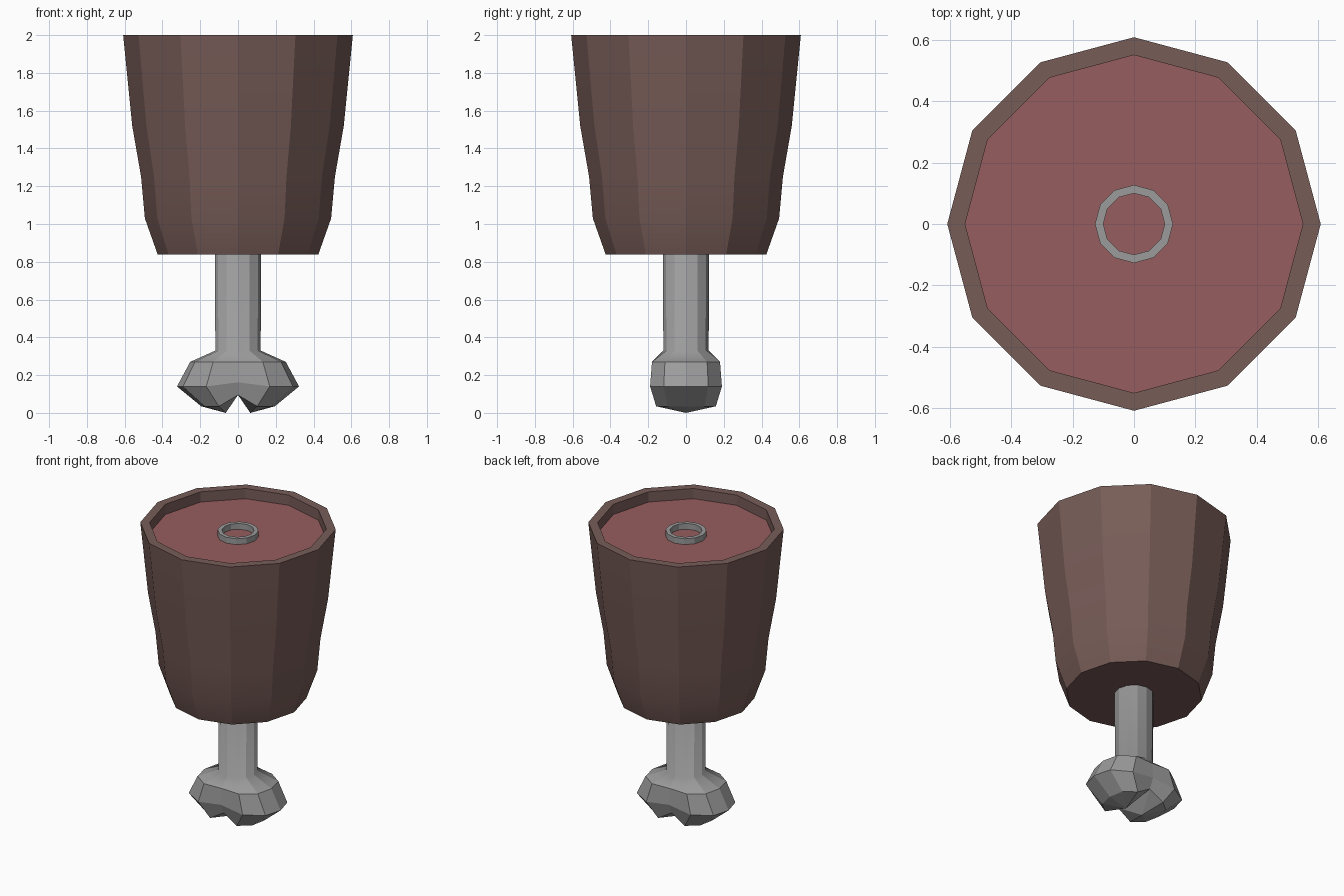
import bpy
import bmesh
from math import cos, sin, pi

if "Cube" in bpy.data.objects:
    bpy.data.objects.remove(bpy.data.objects["Cube"])

SIDES = 12
# Quarter of the knuckle's boxy outline, as fractions of its half width and depth
BOXY = [(1, 0), (0.9, 0.62), (0.52, 1), (0, 0.97)]


def ring(bm, rx, ry, z, boxy=False):
    verts = []
    for i in range(SIDES):
        x, y = cos(2 * pi * i / SIDES), sin(2 * pi * i / SIDES)
        if boxy:
            k = i % 6 if i % 6 <= 3 else 6 - i % 6
            bx, by = BOXY[k]
            x, y = (bx if x > 0 else -bx), (by if y > 0 else -by)
        verts.append(bm.verts.new((rx * x, ry * y, z)))
    return verts


def loft(bm, profile):
    rings = [ring(bm, *p) for p in profile]
    for a, b in zip(rings, rings[1:]):
        for i in range(SIDES):
            j = (i + 1) % SIDES
            bm.faces.new((a[i], a[j], b[j], b[i]))
    return rings


def finish(bm, name, color, soft_rings=()):
    """Facets are hard-edged except across the given rings."""
    bmesh.ops.recalc_face_normals(bm, faces=bm.faces)
    for f in bm.faces:
        f.smooth = True
    for e in bm.edges:
        e.smooth = any(e.verts[0] in r and e.verts[1] in r for r in soft_rings)
    mesh = bpy.data.meshes.new(name)
    bm.to_mesh(mesh)
    bm.free()
    obj = bpy.data.objects.new(name, mesh)
    bpy.context.collection.objects.link(obj)
    mat = bpy.data.materials.new(name + "_color")
    mat.diffuse_color = (*color, 1)
    mat.use_nodes = True
    mat.node_tree.nodes["Principled BSDF"].inputs["Base Color"].default_value = mat.diffuse_color
    mesh.materials.append(mat)
    return obj


# Browned outer crust: closed base, tapered wall, rim and short inner wall
bm = bmesh.new()
crust = [(0.425, 0.838), (0.493, 1.03), (0.513, 1.25), (0.56, 1.52),
         (0.608, 2.0), (0.55, 2.0), (0.55, 1.93)]
rings = loft(bm, [(r, r, z) for r, z in crust])
bm.faces.new(rings[0][::-1])
finish(bm, "meat_crust", (0.184, 0.107, 0.096), rings[1:4])

# Red cut face set below the rim
bm = bmesh.new()
bm.faces.new(ring(bm, 0.55, 0.55, 1.93))
finish(bm, "cut_meat", (0.307, 0.109, 0.113))

# Bone: knuckle, shaft and hollow end standing proud of the cut face
bm = bmesh.new()
rings = loft(bm, [(0.195, 0.158, 0.035, True), (0.323, 0.19, 0.14, True),
                  (0.253, 0.18, 0.27, True), (0.12, 0.12, 0.33),
                  (0.127, 0.127, 1.97), (0.10, 0.10, 1.97), (0.10, 0.10, 1.92)])
bottom, belly = rings[0], rings[1]

# Notch between the two knuckle lobes
q = SIDES // 4
for i in (q, 3 * q):
    bottom[i].co.z = 0.095
    belly[i].co.z = 0.162

# Each lobe's underside fans to its own low point
for sign, start in ((1, 3 * q), (-1, q)):
    tip = bm.verts.new((sign * 0.065, 0, 0))
    half = [bottom[(start + k) % SIDES] for k in range(SIDES // 2 + 1)]
    for a, b in zip(half, half[1:] + half[:1]):
        bm.faces.new((a, b, tip))
finish(bm, "bone", (0.33, 0.33, 0.33), rings[3:4])
